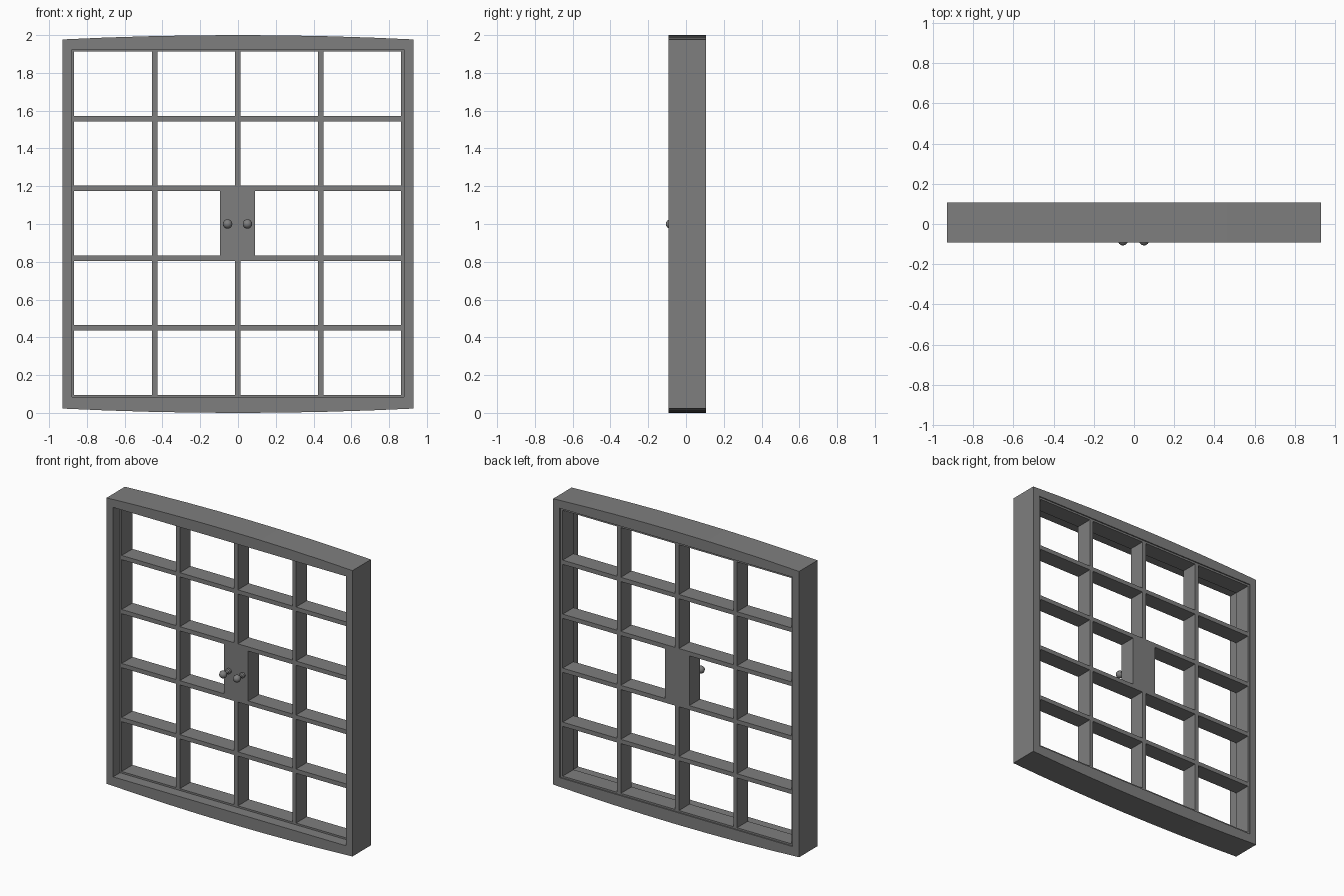
import bpy, bmesh, math
from mathutils import Matrix

cube = bpy.data.objects.get("Cube")
if cube:
    bpy.data.objects.remove(cube, do_unlink=True)

grey = bpy.data.materials.new("mid grey")
grey.use_nodes = True
COLOUR = (0.21, 0.21, 0.21, 1)
grey.diffuse_color = COLOUR
grey.node_tree.nodes["Principled BSDF"].inputs["Base Color"].default_value = COLOUR


def rect(x0, x1, z0, z1):
    return [(x0, z0), (x1, z0), (x1, z1), (x0, z1)]


def cut_board(name, loops, front, back):
    """Filled outline with holes in the xz plane, extruded from front to back."""
    curve = bpy.data.curves.new(name, 'CURVE')
    curve.dimensions = '2D'
    curve.fill_mode = 'BOTH'
    curve.extrude = (back - front) / 2
    for loop in loops:
        spline = curve.splines.new('POLY')
        spline.points.add(len(loop) - 1)
        for point, (x, z) in zip(spline.points, loop):
            point.co = (x, z, 0, 1)
        spline.use_cyclic_u = True
    obj = bpy.data.objects.new(name, curve)
    bpy.context.collection.objects.link(obj)
    curve.materials.append(grey)
    bpy.ops.object.select_all(action='DESELECT')
    obj.select_set(True)
    bpy.context.view_layer.objects.active = obj
    bpy.ops.object.convert(target='MESH')
    obj = bpy.context.view_layer.objects.active
    obj.data.transform(Matrix.Translation((0, (front + back) / 2, 0))
                       @ Matrix.Rotation(math.pi / 2, 4, 'X'))
    # Weld the caps to the sides
    bm = bmesh.new()
    bm.from_mesh(obj.data)
    bmesh.ops.remove_doubles(bm, verts=bm.verts, dist=0.0001)
    bmesh.ops.recalc_face_normals(bm, faces=bm.faces)
    for face in bm.faces:
        face.smooth = False
    bm.to_mesh(obj.data)
    bm.free()
    return obj


# Outer frame: gently bowed top and bottom edges
HALF, BOW, STEPS = 0.93, 0.023, 8
xs = [HALF * (2 * i / STEPS - 1) for i in range(STEPS + 1)]
bowed = [(x, BOW * (x / HALF) ** 2) for x in xs]
outline = bowed + [(x, 2 - z) for x, z in reversed(bowed)]
cut_board("outer_frame", [outline, rect(-0.88, 0.88, 0.083, 1.925)], -0.092, 0.107)

# Recessed sash: a grid of panes with a solid lock panel in the middle row
COLS, ROWS, BAR_X, BAR_Z = 4, 5, 0.028, 0.029
X0, X1, Z0, Z1 = -0.867, 0.863, 0.095, 1.912
PANEL = 0.092
pane_w = (X1 - X0 - BAR_X * (COLS - 1)) / COLS
pane_h = (Z1 - Z0 - BAR_Z * (ROWS - 1)) / ROWS
loops = [rect(-0.885, 0.885, 0.078, 1.93)]
for col in range(COLS):
    for row in range(ROWS):
        left = X0 + col * (pane_w + BAR_X)
        right = left + pane_w
        low = Z0 + row * (pane_h + BAR_Z)
        if row == ROWS // 2 and col == 1:
            right = -PANEL - 0.002
        if row == ROWS // 2 and col == 2:
            left = PANEL - 0.002
        loops.append(rect(left, right, low, low + pane_h))
SASH_FRONT = -0.018
cut_board("sash_grid", loops, SASH_FRONT, 0.099)


# Door knobs: turned profile of rose, neck and ball
def knob(name, x):
    ball_y, r = 0.064, 0.025
    profile = [(0, -0.002), (0.018, -0.002), (0.018, 0.014), (0.009, 0.02)]
    for i in range(8):
        a = math.radians(160 - i * 160 / 7)
        profile.append((r * math.sin(a), ball_y - r * math.cos(a) * -1))
    bm = bmesh.new()
    verts = [bm.verts.new((px, -py, 0)) for px, py in profile]
    edges = [bm.edges.new(pair) for pair in zip(verts, verts[1:])]
    bmesh.ops.spin(bm, geom=verts + edges, cent=(0, 0, 0), axis=(0, 1, 0),
                   angle=2 * math.pi, steps=16)
    bmesh.ops.remove_doubles(bm, verts=bm.verts, dist=0.0001)
    bmesh.ops.recalc_face_normals(bm, faces=bm.faces)
    mesh = bpy.data.meshes.new(name)
    bm.to_mesh(mesh)
    bm.free()
    mesh.materials.append(grey)
    obj = bpy.data.objects.new(name, mesh)
    obj.location = (x, SASH_FRONT, 1)
    bpy.context.collection.objects.link(obj)
    bpy.ops.object.select_all(action='DESELECT')
    obj.select_set(True)
    bpy.context.view_layer.objects.active = obj
    bpy.ops.object.shade_smooth_by_angle(angle=math.radians(40))


knob("right_knob", -0.055)
knob("left_knob", 0.05)
